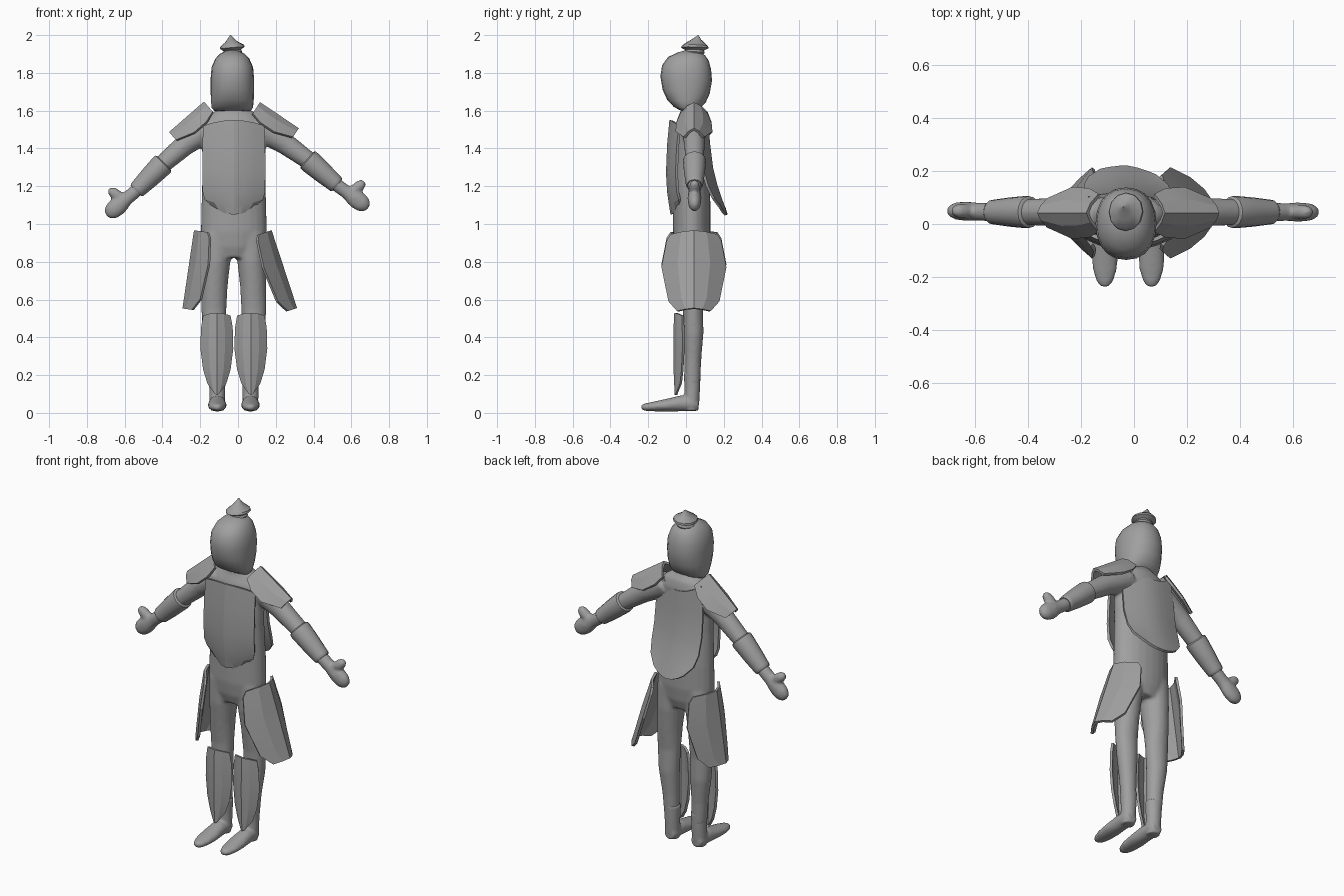
import bpy, bmesh, math
from mathutils import Vector

old = bpy.data.objects.get("Cube")
if old:
    bpy.data.objects.remove(old, do_unlink=True)

grey = bpy.data.materials.new("plain grey")
grey.use_nodes = True
GREY = (0.35, 0.35, 0.35, 1)
grey.diffuse_color = GREY
grey.node_tree.nodes["Principled BSDF"].inputs["Base Color"].default_value = GREY

MID = -0.022          # centre line of the figure
SIDES = (("right", -1), ("left", 1))


def finish(name, bm, smooth=None):
    bmesh.ops.recalc_face_normals(bm, faces=bm.faces[:])
    mesh = bpy.data.meshes.new(name)
    bm.to_mesh(mesh)
    bm.free()
    ob = bpy.data.objects.new(name, mesh)
    bpy.context.collection.objects.link(ob)
    mesh.materials.append(grey)
    if smooth:
        bpy.ops.object.select_all(action="DESELECT")
        ob.select_set(True)
        bpy.context.view_layer.objects.active = ob
        bpy.ops.object.shade_smooth_by_angle(angle=math.radians(smooth))
    return ob


def loft(bm, rings, up=(0, 1, 0), sides=16, power=1.0):
    """Closed tube; each ring is (x, y, z, radius across, radius along up)."""
    v = Vector(up)
    axis = (Vector(rings[-1][:3]) - Vector(rings[0][:3])).normalized()
    u = v.cross(axis).normalized()
    v = axis.cross(u)
    loops = []
    for x, y, z, ra, rb in rings:
        loop = []
        for i in range(sides):
            a = math.tau * i / sides
            c, s = math.cos(a), math.sin(a)
            c, s = (math.copysign(abs(t) ** power, t) for t in (c, s))
            loop.append(bm.verts.new(Vector((x, y, z)) + u * c * ra + v * s * rb))
        loops.append(loop)
    for low, high in zip(loops, loops[1:]):
        for i in range(sides):
            j = (i + 1) % sides
            bm.faces.new((low[i], low[j], high[j], high[i]))
    bm.faces.new(loops[0][::-1])
    bm.faces.new(loops[-1])


def ball_path(bm, start, end, ra, rb):
    """Rounded capsule-like lump between two points."""
    a, b = Vector(start), Vector(end)
    rings = []
    for t, k in ((0, .3), (.08, .65), (.25, .92), (.5, 1), (.75, .92), (.92, .65), (1, .3)):
        rings.append((*a.lerp(b, t), ra * k, rb * k))
    loft(bm, rings)


def plate(name, rows, across, out, columns=4, thick=0.014):
    """Curved armour plate; each row is (centre, half width, bulge, edge lift)."""
    bm = bmesh.new()
    across, out = Vector(across), Vector(out).normalized()
    grid = []
    for centre, half, bulge, lift in rows:
        row = []
        for i in range(columns + 1):
            s = 2 * i / columns - 1
            p = Vector(centre) + across * half * s - out * bulge * abs(s) ** 1.6
            p.z += lift * s * s
            row.append(bm.verts.new(p))
        grid.append(row)
    for a, b in zip(grid, grid[1:]):
        for i in range(columns):
            bm.faces.new((a[i], a[i + 1], b[i + 1], b[i]))
    bmesh.ops.recalc_face_normals(bm, faces=bm.faces[:])
    if sum((f.normal.dot(out) for f in bm.faces)) < 0:
        bmesh.ops.reverse_faces(bm, faces=bm.faces[:])
    bmesh.ops.solidify(bm, geom=bm.faces[:], thickness=thick)
    return finish(name, bm, 12)


def fuse(ob, voxel, rounds):
    mod = ob.modifiers.new("fuse", "REMESH")
    mod.mode = "VOXEL"
    mod.voxel_size = voxel
    mod.use_smooth_shade = True
    soft = ob.modifiers.new("soften", "SMOOTH")
    soft.factor = 0.5
    soft.iterations = rounds


# Arm joints, one set per side: shoulder, middle, elbow, wrist, finger end, thumb end
ARMS = {
    -1: [(-.13, .04, 1.52), (-.28, .045, 1.42), (-.40, .045, 1.315),
         (-.54, .045, 1.175), (-.695, .05, 1.045), (-.685, .05, 1.185)],
    1: [(.09, .04, 1.52), (.25, .045, 1.425), (.375, .045, 1.335),
        (.525, .045, 1.205), (.69, .045, 1.085), (.67, .045, 1.225)],
}

# Body: torso, neck, legs and arms fused into one smooth skin
bm = bmesh.new()
loft(bm, [(MID, .03, .82, .12, .07), (MID, .03, .88, .162, .09), (MID, .03, .96, .175, .10),
          (MID, .03, 1.1, .172, .10), (MID, .025, 1.3, .165, .095), (MID, .025, 1.45, .17, .085),
          (MID, .035, 1.54, .16, .08), (MID, .04, 1.585, .12, .065), (MID, .03, 1.62, .06, .05),
          (MID, .02, 1.68, .055, .05)], sides=24)
for name, s in SIDES:
    loft(bm, [(MID + s * x, y, z, rx, ry) for x, y, z, rx, ry in (
        (.085, .03, .95, .085, .085), (.094, .032, .8, .076, .083), (.102, .035, .68, .07, .07),
        (.106, .037, .55, .067, .054), (.104, .04, .42, .06, .053), (.095, .036, .28, .048, .045),
        (.09, .034, .15, .042, .042))])
    shoulder, middle, elbow, wrist, tip, thumb = ARMS[s]
    loft(bm, [(*shoulder, .072, .07), (*middle, .058, .055),
              (*elbow, .048, .05), (*wrist, .034, .036)])
    palm = Vector(wrist).lerp(Vector(tip), .6)
    loft(bm, [(*Vector(wrist), .036, .036), (*Vector(wrist).lerp(Vector(tip), .3), .036, .034),
              (*palm, .047, .037)])
    ball_path(bm, Vector(wrist).lerp(Vector(tip), .3), tip, .05, .036)
    ball_path(bm, Vector(wrist).lerp(Vector(tip), .4), thumb, .03, .029)
fuse(finish("body", bm), .009, 6)

# Boots
for name, s in SIDES:
    bm = bmesh.new()
    x = MID + s * .088
    loft(bm, [(x, .033, .215, .047, .045), (x, .033, .13, .043, .042), (x, .03, .05, .042, .04),
              (x, .028, .012, .036, .034)])
    loft(bm, [(x, .066, .045, .03, .03), (x, .04, .05, .043, .042), (x, -.03, .05, .045, .042),
              (x, -.1, .041, .05, .034), (x, -.17, .034, .046, .026), (x, -.215, .03, .032, .02),
              (x, -.236, .03, .015, .012)], up=(0, 0, 1))
    fuse(finish(name + "_boot", bm), .007, 4)

# Head
bm = bmesh.new()
loft(bm, [(-.03, .005, 1.598, .095, .035), (-.03, .003, 1.615, .109, .068),
          (-.03, .002, 1.65, .113, .102), (-.03, .001, 1.7, .115, .125),
          (-.03, .001, 1.77, .115, .137), (-.03, .003, 1.83, .11, .13),
          (-.03, .012, 1.875, .09, .108), (-.03, .025, 1.9, .066, .075),
          (-.03, .03, 1.915, .035, .04)], sides=20, power=.9)
finish("head", bm, 50)

# Topknot with a pointed cap, leaning slightly
bm = bmesh.new()
loft(bm, [(-.03, .045, 1.89, .042, .042), (-.03, .045, 1.908, .052, .055),
          (-.03, .045, 1.92, .046, .05), (-.03, .046, 1.932, .066, .074),
          (-.031, .048, 1.943, .063, .07), (-.035, .055, 1.962, .034, .04),
          (-.038, .06, 1.98, .018, .02), (-.04, .065, 2.0, .002, .002)], sides=12)
for v in bm.verts:
    if v.co.z < 1.96:
        v.co.z += (v.co.y - .045) * .15
finish("topknot", bm, 30)

# Breastplate
plate("breastplate", [((MID, y, z), w, .05, lift) for y, z, w, lift in (
    (-.088, 1.55, .163, -.03), (-.1, 1.42, .166, -.01), (-.106, 1.27, .167, 0),
    (-.1, 1.17, .165, .0), (-.09, 1.1, .155, .03), (-.082, 1.05, .115, .04))],
    (1, 0, 0), (0, -1, 0), columns=6)

# Backplate, swinging away from the waist
plate("backplate", [((MID, y, z), w, b, lift) for y, z, w, b, lift in (
    (.118, 1.535, .15, .03, .06), (.128, 1.42, .165, .035, .015), (.143, 1.3, .167, .035, 0),
    (.168, 1.2, .165, .032, 0), (.195, 1.12, .15, .03, .02), (.22, 1.05, .105, .022, .04))],
    (1, -.1, 0), (0, 1, 0), columns=6)

# Paired plates: shoulder guards and hip guards hang from a ridge line
GUARDS = {
    -1: (((-.18, .042, 1.648), (-.365, .042, 1.487)), ((-.233, .042, .967), (-.294, .042, .553))),
    1: (((.117, .042, 1.645), (.322, .042, 1.507)), ((.178, .042, .967), (.313, .042, .555))),
}
for name, s in SIDES:
    for part, (a, b), rows in (
        ("shoulder_guard", GUARDS[s][0], ((0, .072, .07), (.25, .093, .088), (.6, .098, .088), (1, .055, .055))),
        ("hip_guard", GUARDS[s][1], ((0, .125, .07), (.07, .145, .085), (.4, .172, .1),
                                     (.85, .135, .085), (1, .09, .05))),
    ):
        a, b = Vector(a), Vector(b)
        d = b - a
        out = Vector((-d.z * s, 0, abs(d.x)))
        plate(name + "_" + part, [(a.lerp(b, t), w, k, 0) for t, w, k in rows], (0, 1, 0), out)

    # Shin guards
    plate(name + "_shin_guard", [((MID + s * .09, y, z), w, b, lift) for y, z, w, b, lift in (
        (-.062, .53, .073, .04, -.015), (-.066, .45, .084, .046, 0), (-.067, .34, .087, .048, 0),
        (-.066, .23, .073, .042, 0), (-.062, .14, .05, .03, .015), (-.06, .095, .022, .012, .02))],
        (1, 0, 0), (0, -1, 0))

    # Bracers with a rolled rim at each end
    elbow, wrist = Vector(ARMS[s][2]), Vector(ARMS[s][3])
    bm = bmesh.new()
    loft(bm, [(*elbow.lerp(wrist, t), r, r) for t, r in (
        (-.06, .052), (-.03, .06), (.05, .061), (.5, .055), (.9, .047), (.96, .046), (1, .04))])
    finish(name + "_bracer", bm, 40)
